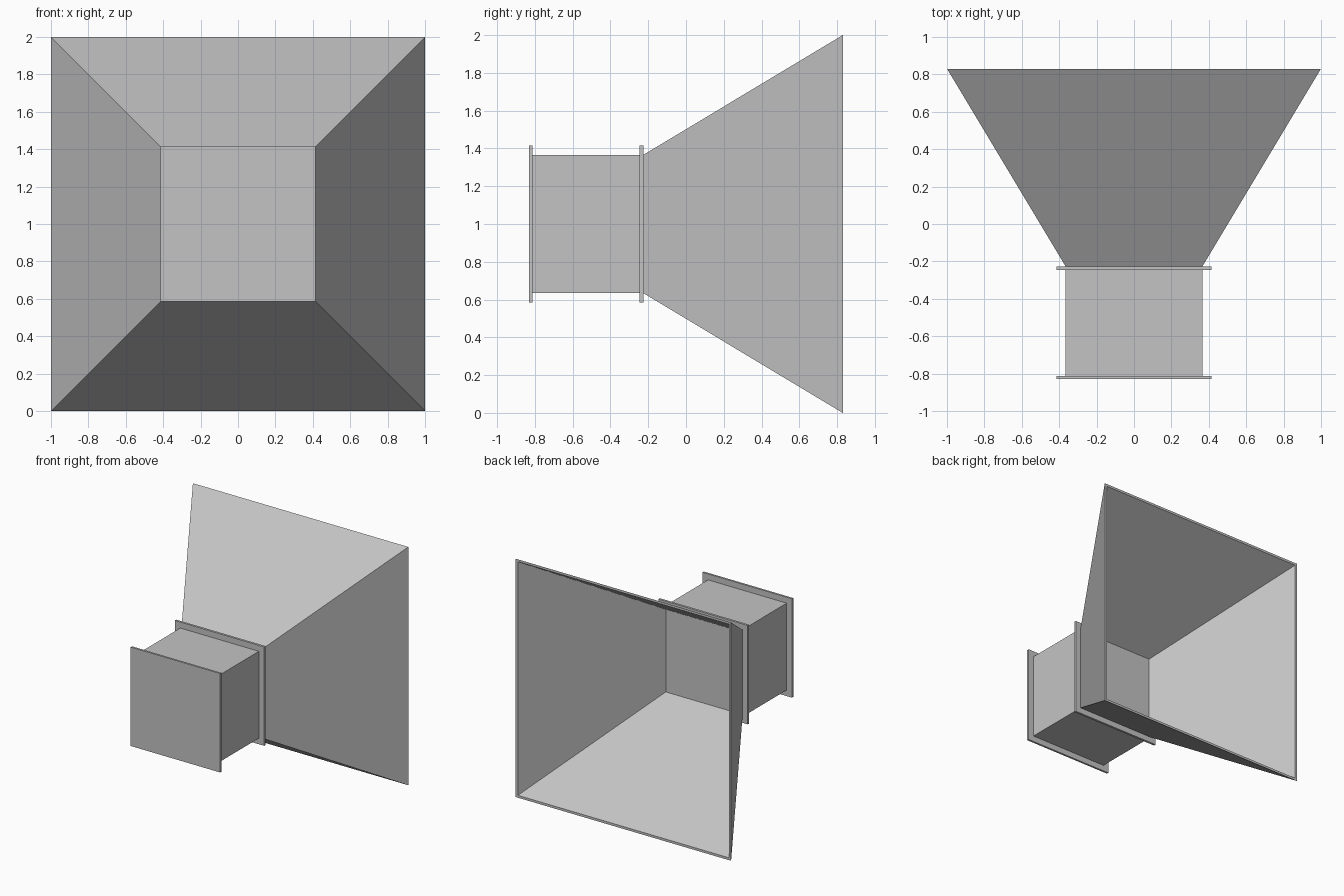
import bpy
import bmesh

if "Cube" in bpy.data.objects:
    bpy.data.objects.remove(bpy.data.objects["Cube"], do_unlink=True)

# One plain metal colour
metal = bpy.data.materials.new("grey_metal")
metal.use_nodes = True
colour = (0.55, 0.55, 0.55, 1)
metal.diffuse_color = colour
metal.node_tree.nodes["Principled BSDF"].inputs["Base Color"].default_value = colour

AXIS_Z = 1.0
THROAT = 0.365
FLANGE = 0.415
WALL = 0.02


def make_object(name, bm):
    bmesh.ops.recalc_face_normals(bm, faces=bm.faces)
    mesh = bpy.data.meshes.new(name)
    bm.to_mesh(mesh)
    bm.free()
    mesh.materials.append(metal)
    obj = bpy.data.objects.new(name, mesh)
    bpy.context.collection.objects.link(obj)
    return obj


def square_ring(bm, half, y):
    corners = ((-1, -1), (1, -1), (1, 1), (-1, 1))
    return [bm.verts.new((sx * half, y, AXIS_Z + sz * half)) for sx, sz in corners]


def loft(bm, rings):
    for a, b in zip(rings, rings[1:]):
        for i in range(4):
            j = (i + 1) % 4
            bm.faces.new((a[i], a[j], b[j], b[i]))


def square_block(name, half, y0, y1):
    bm = bmesh.new()
    rings = [square_ring(bm, half, y0), square_ring(bm, half, y1)]
    loft(bm, rings)
    for ring in rings:
        bm.faces.new(ring)
    return make_object(name, bm)


# Square waveguide with a flange plate at each end
square_block("waveguide_body", THROAT, -0.815, -0.243)
square_block("front_flange", FLANGE, -0.83, -0.813)
square_block("throat_flange", FLANGE, -0.245, -0.226)

# Flared thin-walled horn, open at the back, closed by the flange at the throat
bm = bmesh.new()
sections = ((THROAT - WALL, -0.228), (THROAT, -0.228), (1.0, 0.83), (1.0 - WALL, 0.83))
rings = [square_ring(bm, half, y) for half, y in sections]
loft(bm, rings + rings[:1])
make_object("flared_horn", bm)
